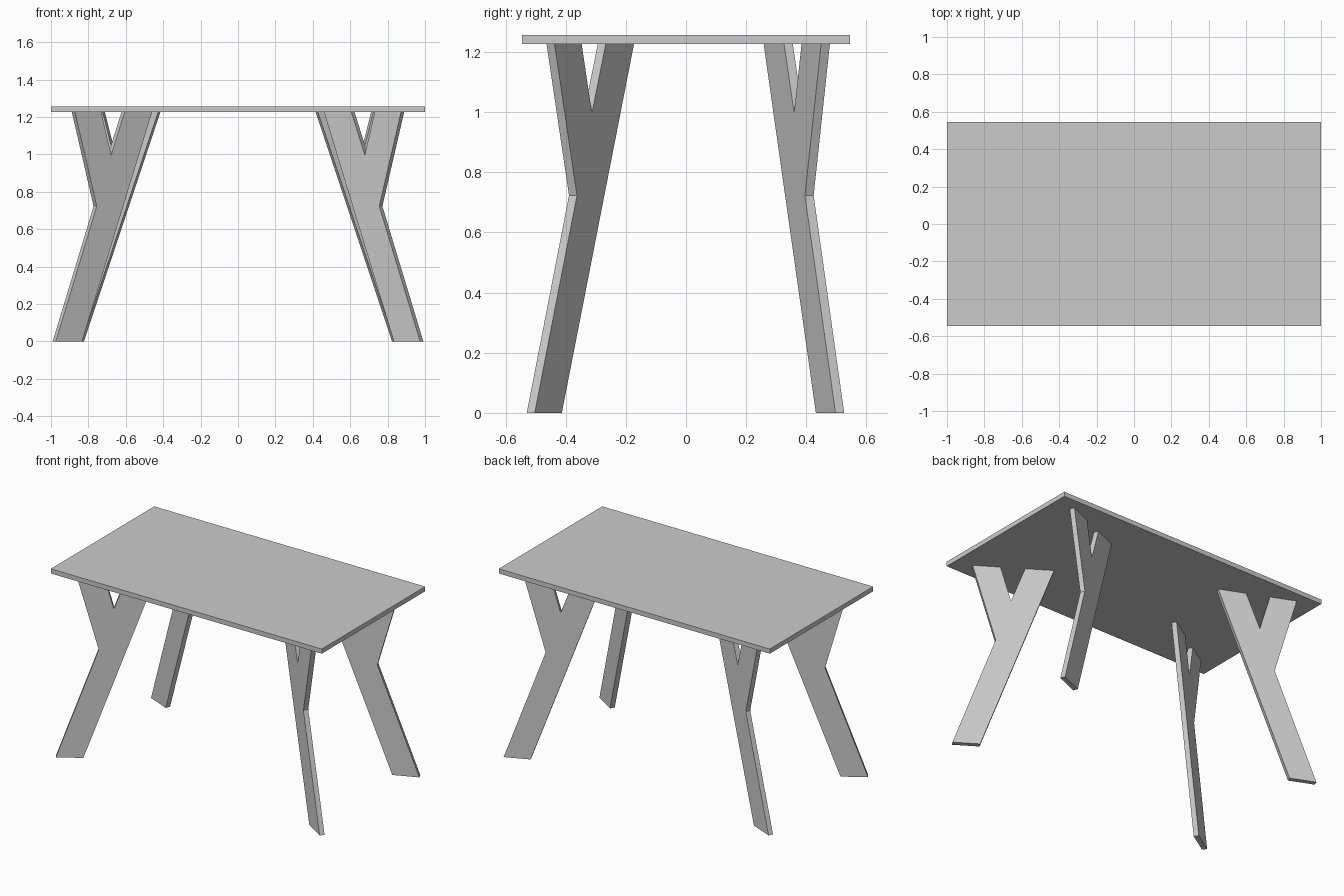
import bpy
import bmesh
from math import cos, sin, radians
from mathutils import Vector

if "Cube" in bpy.data.objects:
    bpy.data.objects.remove(bpy.data.objects["Cube"])

TOP_Z, HEIGHT, THICK = 1.226, 1.257, 0.0315

# Y-shaped plank outline: (distance inward from the outer foot corner, height)
PROFILE = [(0, 0), (0.167, 0), (0.611, TOP_Z), (0.437, TOP_Z),
           (0.352, 0.997), (0.289, TOP_Z), (0.122, TOP_Z), (0.26, 0.723)]


def make_object(name, bm):
    bmesh.ops.recalc_face_normals(bm, faces=bm.faces)
    mesh = bpy.data.meshes.new(name)
    bm.to_mesh(mesh)
    bm.free()
    obj = bpy.data.objects.new(name, mesh)
    bpy.context.collection.objects.link(obj)
    return obj


def make_leg(name, side, end, x, y, angle):
    """Vertical plank; x, y is the outer foot corner nearest the x end."""
    a = radians(angle)
    bm = bmesh.new()
    verts = [bm.verts.new((side * (x - s * cos(a)), end * (y - s * sin(a)), z))
             for s, z in PROFILE]
    face = bm.faces.new(verts)
    ext = bmesh.ops.extrude_face_region(bm, geom=[face])
    moved = [v for v in ext["geom"] if isinstance(v, bmesh.types.BMVert)]
    offset = Vector((-side * sin(a), end * cos(a), 0)) * THICK
    bmesh.ops.translate(bm, verts=moved, vec=offset)
    return make_object(name, bm)


# Table top
bm = bmesh.new()
bmesh.ops.create_cube(bm, size=1)
bmesh.ops.scale(bm, verts=bm.verts, vec=(2, 1.09, HEIGHT - TOP_Z))
bmesh.ops.translate(bm, verts=bm.verts, vec=(0, 0, (HEIGHT + TOP_Z) / 2))
make_object("table_top", bm)

# Forked legs, front pair turned more than the back pair
for side, label in ((-1, "left"), (1, "right")):
    make_leg("front_leg_" + label, side, -1, 0.991, 0.503, 32.7)
    make_leg("back_leg_" + label, side, 1, 0.990, 0.497, 23.0)
